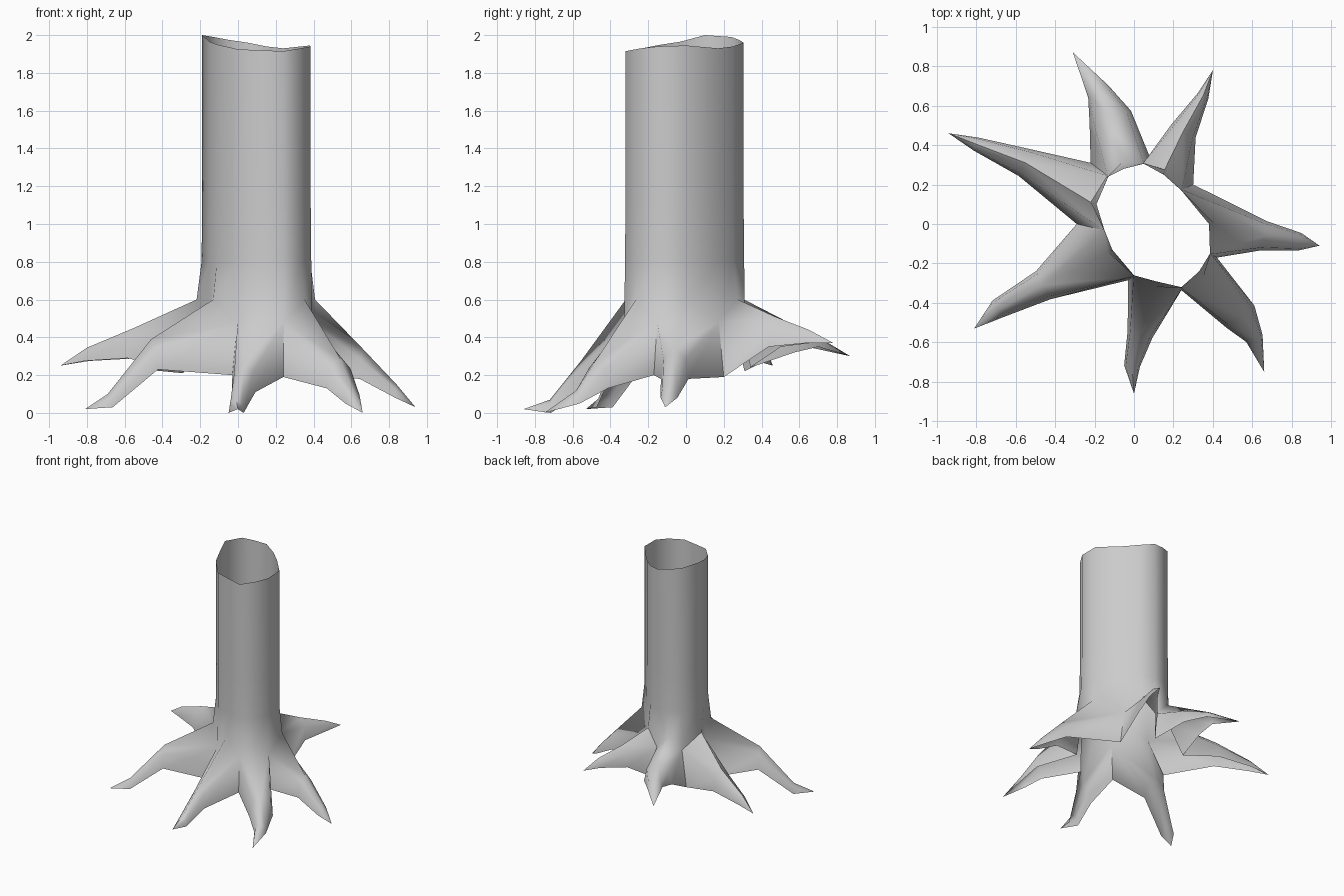
import bpy
import bmesh
import math
from mathutils import Vector

old = bpy.data.objects.get("Cube")
if old:
    bpy.data.objects.remove(old, do_unlink=True)

# Bark colour
bark = bpy.data.materials.new("grey_bark")
bark.use_nodes = True
grey = (0.6, 0.6, 0.6, 1)
bark.diffuse_color = grey
bark.node_tree.nodes["Principled BSDF"].inputs["Base Color"].default_value = grey

# Broken rim of the trunk: root and valley columns alternate, counter-clockwise
RIM = [(.11, -.29, 1.92), (.24, -.32, 1.915), (.33, -.24, 1.93), (.385, -.15, 1.94),
       (.38, 0, 1.945), (.24, .17, 1.93), (.15, .25, 1.94), (.05, .305, 1.96),
       (-.05, .28, 1.975), (-.13, .24, 1.99), (-.19, .1, 2), (-.15, -.03, 1.965),
       (-.11, -.13, 1.95), (0, -.26, 1.925)]

# Roots: knee, ankle, tip, then half widths at knee and ankle
ROOTS = [((.03, -.56, .27), (-.01, -.72, .07), (0, -.86, .02), .065, .04),
         ((.54, -.47, .29), (.61, -.58, .12), (.66, -.75, 0), .09, .045),
         ((.66, -.06, .34), (.84, -.09, .15), (.94, -.11, .03), .075, .045),
         ((.25, .47, .51), (.35, .65, .44), (.4, .78, .37), .07, .03),
         ((-.12, .54, .48), (-.18, .67, .42), (-.31, .87, .3), .11, .06),
         ((-.55, .31, .45), (-.8, .405, .345), (-.94, .46, .25), .075, .035),
         ((-.46, -.31, .39), (-.69, -.43, .1), (-.81, -.53, .02), .08, .05)]

# Lower end of the valley that follows each root
VALLEYS = [(.24, -.335, .19), (.42, -.17, .2), (.3, .2, .19), (.08, .34, .24),
           (-.22, .31, .22), (-.29, 0, .21), (-.03, -.285, .2)]

CENTRE = Vector((.1, 0, 0))
bm = bmesh.new()


def vert(p):
    return bm.verts.new(p)


def ring_point(p, scale, z):
    q = CENTRE + (Vector(p) - CENTRE) * scale
    return vert((q.x, q.y, z))


# Trunk shell, flaring out where roots begin
rows = [[vert(p) for p in RIM],
        [ring_point(p, 1, 1.1) for p in RIM],
        [ring_point(p, 1.01, .8) for p in RIM],
        [ring_point(p, 1.02 if i % 2 else 1.1, .48 if i % 2 else .6)
         for i, p in enumerate(RIM)]]
n = len(RIM)
for upper, lower in zip(rows, rows[1:]):
    for i in range(n):
        j = (i + 1) % n
        bm.faces.new((lower[i], lower[j], upper[j], upper[i]))
flare = rows[-1]
feet = [vert(p) for p in VALLEYS]


def station(ridge, along, half_width, drop, side):
    """Shoulder and lower edge of one side of a root."""
    across = Vector((-along.y, along.x, 0)).normalized() * half_width * side
    down = Vector((0, 0, -drop))
    return (vert(ridge + across * .8 + down * .35), vert(ridge + across + down))


# Hollow roots, each with two sides sharing a ridge
for k, (knee, ankle, tip, w1, w2) in enumerate(ROOTS):
    start = flare[2 * k]
    points = [Vector(p) for p in (knee, ankle, tip)]
    r1, r2, end = [vert(p) for p in points]
    along1 = points[1] - start.co
    along2 = points[2] - points[0]
    for side in (1, -1):
        top = flare[(2 * k + side) % n]
        foot = feet[k if side > 0 else k - 1]
        s1, e1 = station(points[0], along1, w1, .16, side)
        s2, e2 = station(points[1], along2, w2, .07, side)
        for loop in ((top, start, r1), (top, r1, s1), (top, s1, e1, foot),
                     (r1, r2, s2, s1), (s1, s2, e2, e1), (r2, end, s2), (s2, end, e2)):
            bm.faces.new(loop if side > 0 else loop[::-1])

bmesh.ops.recalc_face_normals(bm, faces=bm.faces)
# Open shell: make sure the trunk wall faces outward
bm.faces.ensure_lookup_table()
wall = bm.faces[0]
if wall.normal.dot(wall.calc_center_median() - CENTRE - Vector((0, 0, 1.5))) < 0:
    bmesh.ops.reverse_faces(bm, faces=bm.faces)

mesh = bpy.data.meshes.new("tree_stump")
bm.to_mesh(mesh)
bm.free()
mesh.materials.append(bark)
stump = bpy.data.objects.new("tree_stump", mesh)
bpy.context.collection.objects.link(stump)

# Smooth bark with crisp folds
bpy.ops.object.select_all(action='DESELECT')
stump.select_set(True)
bpy.context.view_layer.objects.active = stump
bpy.ops.object.shade_smooth_by_angle(angle=math.radians(65))
